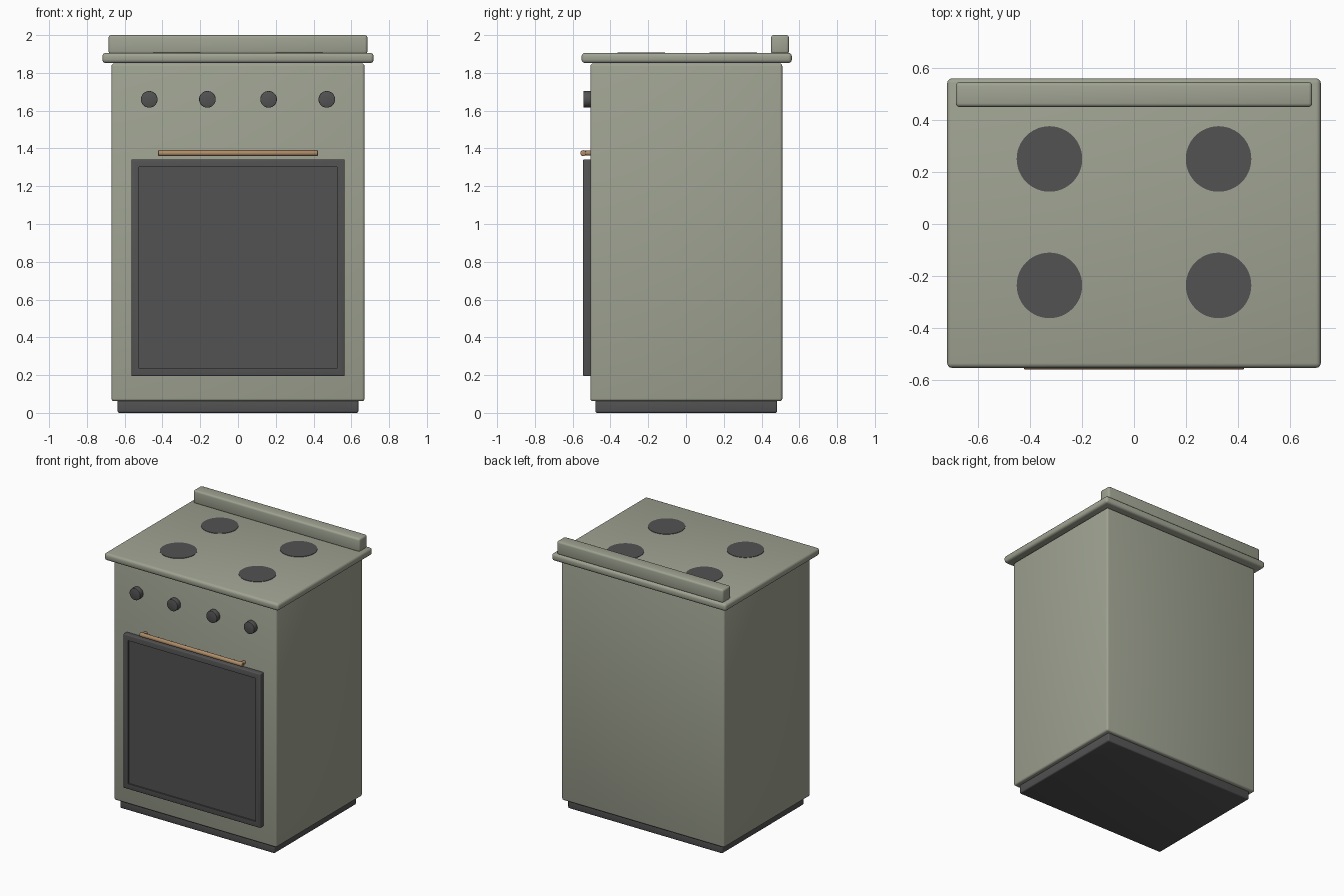
import bpy, bmesh, math
from mathutils import Matrix, Vector

if "Cube" in bpy.data.objects:
    bpy.data.objects.remove(bpy.data.objects["Cube"])


def material(name, rgb):
    m = bpy.data.materials.new(name)
    m.diffuse_color = (*rgb, 1)
    m.use_nodes = True
    m.node_tree.nodes["Principled BSDF"].inputs["Base Color"].default_value = m.diffuse_color
    return m


SAGE = material("sage enamel", (0.345, 0.365, 0.285))
DARK = material("charcoal", (0.085, 0.085, 0.085))
WOOD = material("tan wood", (0.42, 0.26, 0.135))


def finish(name, bm, mat):
    me = bpy.data.meshes.new(name)
    bm.to_mesh(me)
    bm.free()
    ob = bpy.data.objects.new(name, me)
    bpy.context.collection.objects.link(ob)
    me.materials.append(mat)
    bpy.ops.object.select_all(action='DESELECT')
    ob.select_set(True)
    bpy.context.view_layer.objects.active = ob
    bpy.ops.object.shade_smooth_by_angle(angle=math.radians(35))
    return ob


def box_bm(x, y, z, bevel):
    bm = bmesh.new()
    size = Vector((x[1] - x[0], y[1] - y[0], z[1] - z[0]))
    mid = Vector((sum(x) / 2, sum(y) / 2, sum(z) / 2))
    bmesh.ops.create_cube(bm, size=1, matrix=Matrix.Translation(mid) @ Matrix.Diagonal((*size, 1)))
    bmesh.ops.bevel(bm, geom=bm.edges[:], offset=bevel, segments=3, profile=0.5, affect='EDGES')
    return bm


def box(name, half_x, y, z, bevel, mat):
    return finish(name, box_bm((-half_x, half_x), y, z, bevel), mat)


def cylinder(name, centre, r, depth, axis, mat, bevel=0, sides=32):
    bm = bmesh.new()
    rot = Vector((0, 0, 1)).rotation_difference(Vector(axis)).to_matrix().to_4x4()
    bmesh.ops.create_cone(bm, cap_ends=True, segments=sides, radius1=r, radius2=r, depth=depth,
                          matrix=Matrix.Translation(centre) @ rot)
    if bevel:
        rims = [e for e in bm.edges if any(len(f.verts) > 4 for f in e.link_faces)]
        bmesh.ops.bevel(bm, geom=rims, offset=bevel, segments=2, profile=0.5, affect='EDGES')
    return finish(name, bm, mat)


# Carcass
box("plinth", 0.637, (-0.48, 0.483), (0, 0.075), 0.01, DARK)
box("body", 0.67, (-0.506, 0.51), (0.062, 1.85), 0.014, SAGE)
box("cooktop", 0.718, (-0.553, 0.56), (1.852, 1.906), 0.018, SAGE)
box("back_ledge", 0.685, (0.45, 0.545), (1.9, 2.0), 0.014, SAGE)

# Oven door with shallow recessed panel
bm = box_bm((-0.565, 0.565), (-0.545, -0.5), (0.195, 1.342), 0.006)
bm.normal_update()
front = max((f for f in bm.faces if f.normal.y < -0.99), key=lambda f: f.calc_area())
bmesh.ops.inset_region(bm, faces=[front], thickness=0.049)
inner = bmesh.ops.extrude_discrete_faces(bm, faces=[front])["faces"]
bmesh.ops.translate(bm, vec=(0, 0.01, 0), verts=inner[0].verts[:])
finish("oven_door", bm, DARK)

# Door handle: bar and two standoffs
cylinder("handle_bar", (0, -0.544, 1.375), 0.0155, 0.846, (1, 0, 0), WOOD, 0.004, 20)
for side, x in (("left", -0.405), ("right", 0.405)):
    cylinder(f"handle_post_{side}", (x, -0.522, 1.375), 0.013, 0.044, (0, 1, 0), WOOD, 0, 16)

# Control knobs
for i, x in enumerate((-0.47, -0.162, 0.162, 0.47)):
    cylinder(f"knob_{i + 1}", (x, -0.522, 1.66), 0.044, 0.042, (0, 1, 0), DARK, 0.003)

# Hotplates
for i, (x, y) in enumerate(((-0.325, -0.236), (0.325, -0.236), (-0.325, 0.25), (0.325, 0.25))):
    cylinder(f"hotplate_{i + 1}", (x, y, 1.9065), 0.126, 0.005, (0, 0, 1), DARK, 0, 48)
